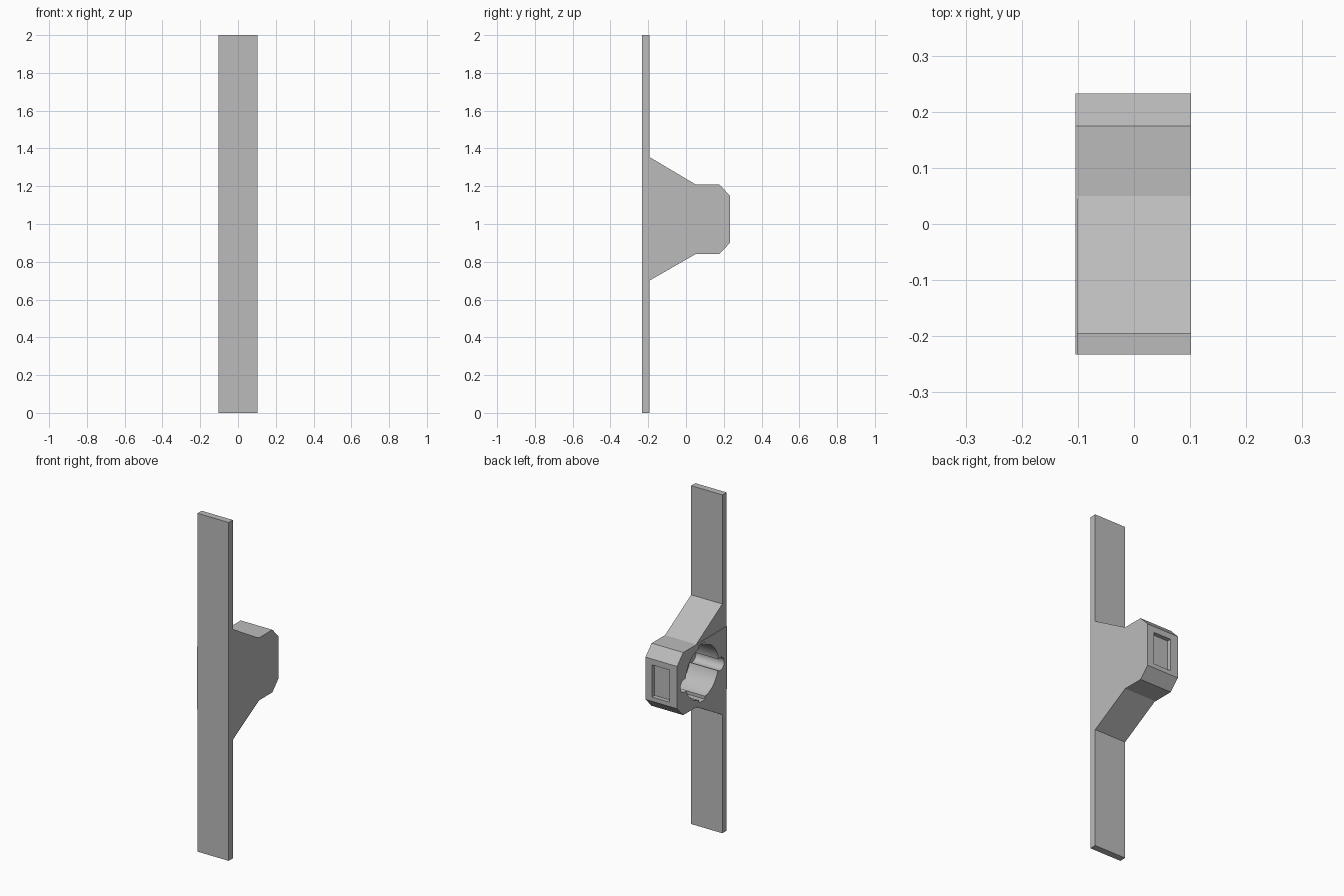
import bpy, bmesh, math
from mathutils import Matrix

if "Cube" in bpy.data.objects:
    bpy.data.objects.remove(bpy.data.objects["Cube"])

grey = bpy.data.materials.new("plain grey")
grey.use_nodes = True
grey.diffuse_color = (0.5, 0.5, 0.5, 1)
grey.node_tree.nodes["Principled BSDF"].inputs["Base Color"].default_value = (0.5, 0.5, 0.5, 1)

MID = 1.025  # height of the bracket centre


def finish(name, bm):
    bmesh.ops.recalc_face_normals(bm, faces=bm.faces)
    mesh = bpy.data.meshes.new(name)
    bm.to_mesh(mesh)
    bm.free()
    mesh.materials.append(grey)
    obj = bpy.data.objects.new(name, mesh)
    bpy.context.collection.objects.link(obj)
    return obj


def extrude_x(name, profile, x0, x1):
    """Side profile of (y, z) points swept from x0 to x1."""
    bm = bmesh.new()
    face = bm.faces.new([bm.verts.new((x0, y, z)) for y, z in profile])
    out = bmesh.ops.extrude_face_region(bm, geom=[face])
    moved = [v for v in out["geom"] if isinstance(v, bmesh.types.BMVert)]
    bmesh.ops.translate(bm, vec=(x1 - x0, 0, 0), verts=moved)
    return finish(name, bm)


def rounded(y, z, r, x0, x1, name, sides):
    """Cylinder along x."""
    bm = bmesh.new()
    place = Matrix.Translation(((x0 + x1) / 2, y, z)) @ Matrix.Rotation(math.pi / 2, 4, "Y")
    bmesh.ops.create_cone(bm, cap_ends=True, segments=sides, radius1=r, radius2=r,
                          depth=x1 - x0, matrix=place)
    return finish(name, bm)


def box(name, lo, hi):
    return extrude_x(name, [(lo[1], lo[2]), (hi[1], lo[2]), (hi[1], hi[2]), (lo[1], hi[2])],
                     lo[0], hi[0])


# Long back plate and the bracket as one solid
upper = [(-0.194, 1.355), (0.05, 1.21), (0.175, 1.21), (0.233, 1.15)]
lower = [(y, z) for y, z in zip((0.233, 0.175, 0.05, -0.194), (0.9, 0.84, 0.84, 0.7))]
body = extrude_x("mounting_bracket",
                 [(-0.233, 0), (-0.233, 2), (-0.194, 2)] + upper + lower + [(-0.194, 0)],
                 -0.102, 0.102)

# Slightly raised pad on the open side
pad = extrude_x("side_pad", [(-0.233, 1.21)] + upper[2:] + lower[:2] + [(-0.233, 0.84)],
                -0.1045, -0.102)

# Blind socket with side ears and small notches
OPEN, END = -0.15, 0.08
cutters = [
    rounded(0, MID, 0.155, OPEN, END, "socket_cutter", 48),
    rounded(-0.17, MID - 0.015, 0.038, OPEN, END, "front_ear_cutter", 24),
    rounded(0.163, MID - 0.015, 0.038, OPEN, END, "rear_ear_cutter", 24),
    box("notch_cutter", (OPEN, -0.03, MID - 0.17), (END, 0.03, MID + 0.17)),
    # Rectangular recess in the rear face
    box("rear_recess_cutter", (-0.055, 0.208, 0.925), (0.06, 0.3, 1.115)),
]
for target in (body, pad):
    for cutter in cutters:
        mod = target.modifiers.new(cutter.name, "BOOLEAN")
        mod.operation = "DIFFERENCE"
        mod.solver = "EXACT"
        mod.object = cutter
    bpy.ops.object.select_all(action="DESELECT")
    target.select_set(True)
    bpy.context.view_layer.objects.active = target
    for mod in list(target.modifiers):
        bpy.ops.object.modifier_apply(modifier=mod.name)
    bpy.ops.object.shade_smooth_by_angle(angle=math.radians(20))
for cutter in cutters:
    bpy.data.objects.remove(cutter)
